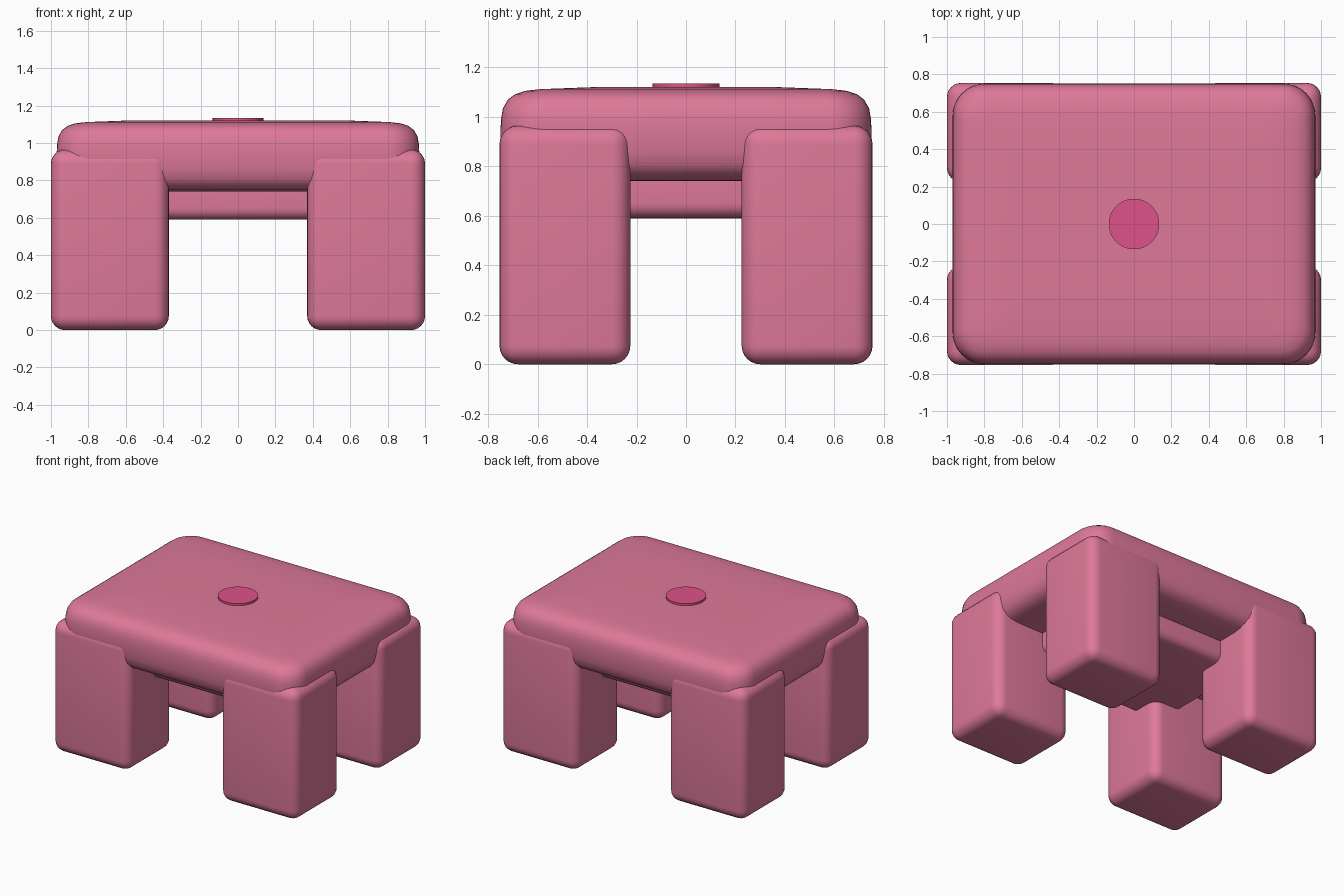
import bpy, bmesh, math

if "Cube" in bpy.data.objects:
    bpy.data.objects.remove(bpy.data.objects["Cube"])


def material(name, rgb):
    m = bpy.data.materials.new(name)
    m.diffuse_color = (*rgb, 1)
    m.use_nodes = True
    m.node_tree.nodes["Principled BSDF"].inputs["Base Color"].default_value = m.diffuse_color
    return m


pink = material("soft pink", (0.73, 0.19, 0.32))
rose = material("deep rose", (0.73, 0.085, 0.25))


def finish(bm, name, mat, angle=60):
    bmesh.ops.recalc_face_normals(bm, faces=bm.faces)
    me = bpy.data.meshes.new(name)
    bm.to_mesh(me)
    bm.free()
    ob = bpy.data.objects.new(name, me)
    bpy.context.collection.objects.link(ob)
    me.materials.append(mat)
    bpy.ops.object.select_all(action='DESELECT')
    ob.select_set(True)
    bpy.context.view_layer.objects.active = ob
    bpy.ops.object.shade_smooth_by_angle(angle=math.radians(angle))
    return ob


def soft_box(name, lo, hi, r, mat):
    """Box between two corners with rounded edges."""
    bm = bmesh.new()
    bmesh.ops.create_cube(bm, size=1)
    for v in bm.verts:
        v.co = [(a + b) / 2 + c * (b - a) for a, b, c in zip(lo, hi, v.co)]
    bmesh.ops.bevel(bm, geom=bm.edges[:], offset=r, segments=6,
                    profile=0.5, affect='EDGES')
    return finish(bm, name, mat)


def cushion(name, hx, hy, corner, profile, mat):
    """Stack of rounded rectangles; profile is (inset, z) from bottom to top."""
    bm = bmesh.new()
    rings = []
    n = 8
    for inset, z in profile:
        r = max(corner - inset * 0.5, 0.04)
        ring = []
        for q, (sx, sy) in enumerate([(1, 1), (-1, 1), (-1, -1), (1, -1)]):
            for i in range(n + 1):
                a = math.pi / 2 * (q + i / n)
                ring.append(bm.verts.new((sx * (hx - inset - r) + r * math.cos(a),
                                          sy * (hy - inset - r) + r * math.sin(a), z)))
        rings.append(ring)
    for lo, hi in zip(rings, rings[1:]):
        for i in range(len(lo)):
            j = (i + 1) % len(lo)
            bm.faces.new((lo[i], lo[j], hi[j], hi[i]))
    bm.faces.new(rings[0][::-1])
    bm.faces.new(rings[-1])
    return finish(bm, name, mat)


# Upper cushion-shaped body
cushion("body", 0.97, 0.75, 0.17,
        [(0.25, 0.74), (0.14, 0.742), (0.085, 0.75), (0.045, 0.77), (0.018, 0.805),
         (0.006, 0.86), (0, 0.93), (0.002, 0.99), (0.01, 1.035), (0.03, 1.07),
         (0.06, 1.092), (0.10, 1.105), (0.16, 1.112), (0.37, 1.12)], pink)

# Smaller block under the body
soft_box("underbody", (-0.61, -0.46, 0.59), (0.61, 0.46, 0.85), 0.06, pink)

# Four stout legs
for sx, side in ((-1, "left"), (1, "right")):
    for sy, end in ((-1, "front"), (1, "back")):
        xs = sorted((sx * 0.37, sx * 1.0))
        ys = sorted((sy * 0.225, sy * 0.754))
        soft_box(f"{end}_{side}_leg", (xs[0], ys[0], 0.0),
                 (xs[1], ys[1], 0.965), 0.075, pink)

# Round button on top
bm = bmesh.new()
bmesh.ops.create_cone(bm, cap_ends=True, segments=48, radius1=0.135, radius2=0.135, depth=0.035)
bmesh.ops.translate(bm, verts=bm.verts, vec=(0, 0, 1.1175))
finish(bm, "top_button", rose, 30)
